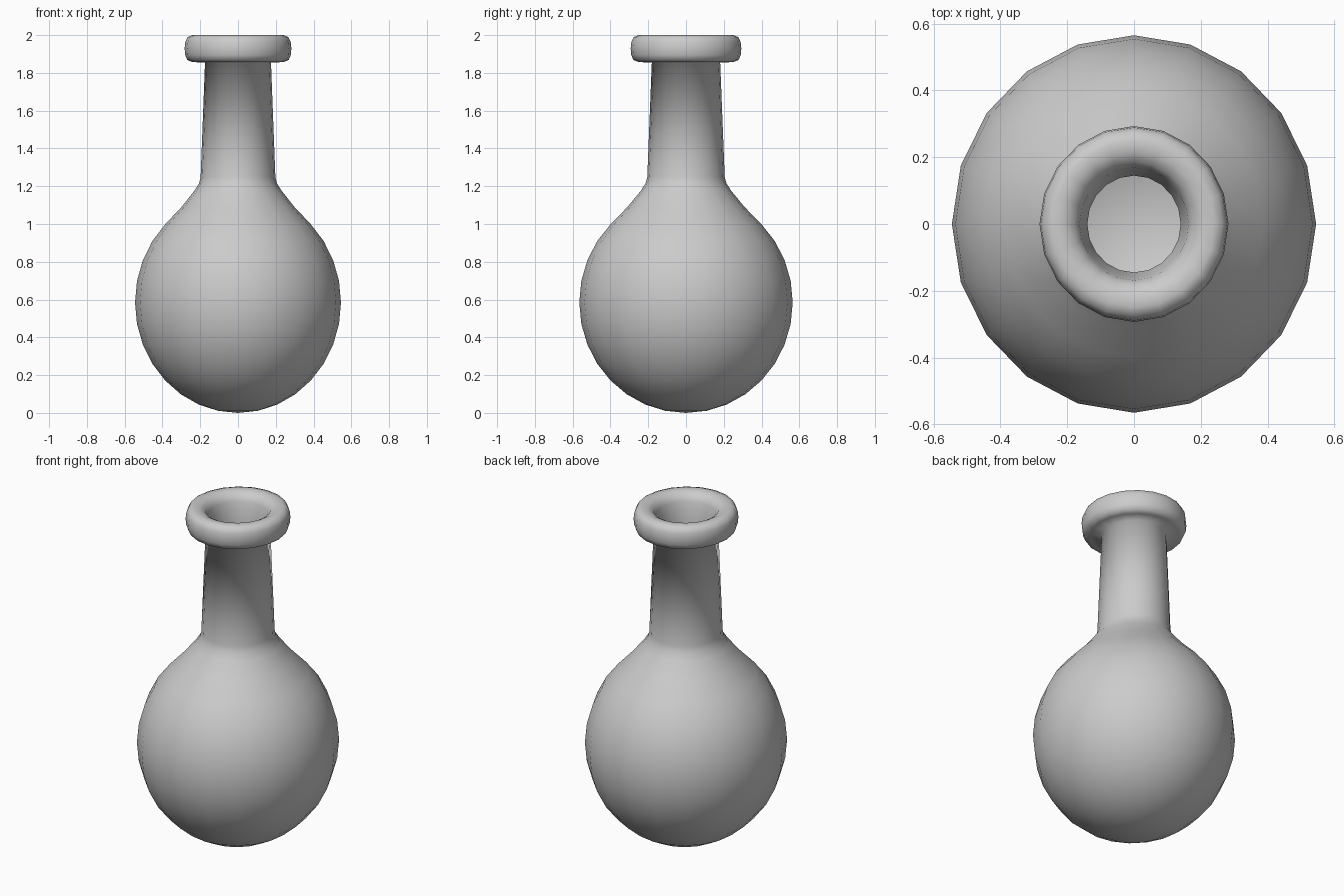
import bpy, bmesh
from math import sin, cos, pi, radians

if "Cube" in bpy.data.objects:
    bpy.data.objects.remove(bpy.data.objects["Cube"])

SEGMENTS = 20
CENTRE_Z = 0.585


def bulb(radius, height, end_angle, steps):
    """Arc from the bottom pole up the side of the bulb, as (r, z)."""
    pts = []
    for i in range(steps + 1):
        a = radians(end_angle) * i / steps
        pts.append((radius * sin(a), CENTRE_Z - height * cos(a)))
    return pts


# Outer wall: round bulb, shoulder, tapering neck
outer = bulb(0.565, CENTRE_Z, 135, 12) + [
    (0.31, 1.09), (0.24, 1.175), (0.214, 1.215), (0.205, 1.25), (0.181, 1.855)]

# Rounded lip, from under the collar over the top and into the mouth
lip = [(0.25, 1.857), (0.278, 1.868), (0.29, 1.895), (0.293, 1.93),
       (0.289, 1.965), (0.276, 1.99), (0.25, 2.0), (0.215, 1.997),
       (0.185, 1.98), (0.169, 1.95), (0.162, 1.91)]

# Inner wall: neck bore down to the hollow bulb
inner = [(0.145, 1.85), (0.17, 1.25), (0.21, 1.16), (0.28, 1.08)]
inner += reversed(bulb(0.53, CENTRE_Z - 0.035, 135, 12))

# Revolve the closed profile
bm = bmesh.new()
verts = [bm.verts.new((r, 0, z)) for r, z in outer + lip + inner]
edges = [bm.edges.new(pair) for pair in zip(verts, verts[1:])]
bmesh.ops.spin(bm, geom=verts + edges, cent=(0, 0, 0), axis=(0, 0, 1),
               angle=2 * pi, steps=SEGMENTS, use_duplicate=False)
bmesh.ops.remove_doubles(bm, verts=bm.verts, dist=0.0005)
bmesh.ops.recalc_face_normals(bm, faces=bm.faces)

# The flask is slightly narrower from side to side
bmesh.ops.scale(bm, vec=(0.965, 1, 1), verts=bm.verts)

# Make sure the outside shell faces outwards
bm.normal_update()
top = max(bm.faces, key=lambda f: f.calc_center_median().z)
if top.normal.z < 0:
    bmesh.ops.reverse_faces(bm, faces=bm.faces)

mesh = bpy.data.meshes.new("round_flask")
bm.to_mesh(mesh)
bm.free()
mesh.shade_smooth()
flask = bpy.data.objects.new("round_flask", mesh)
bpy.context.collection.objects.link(flask)
